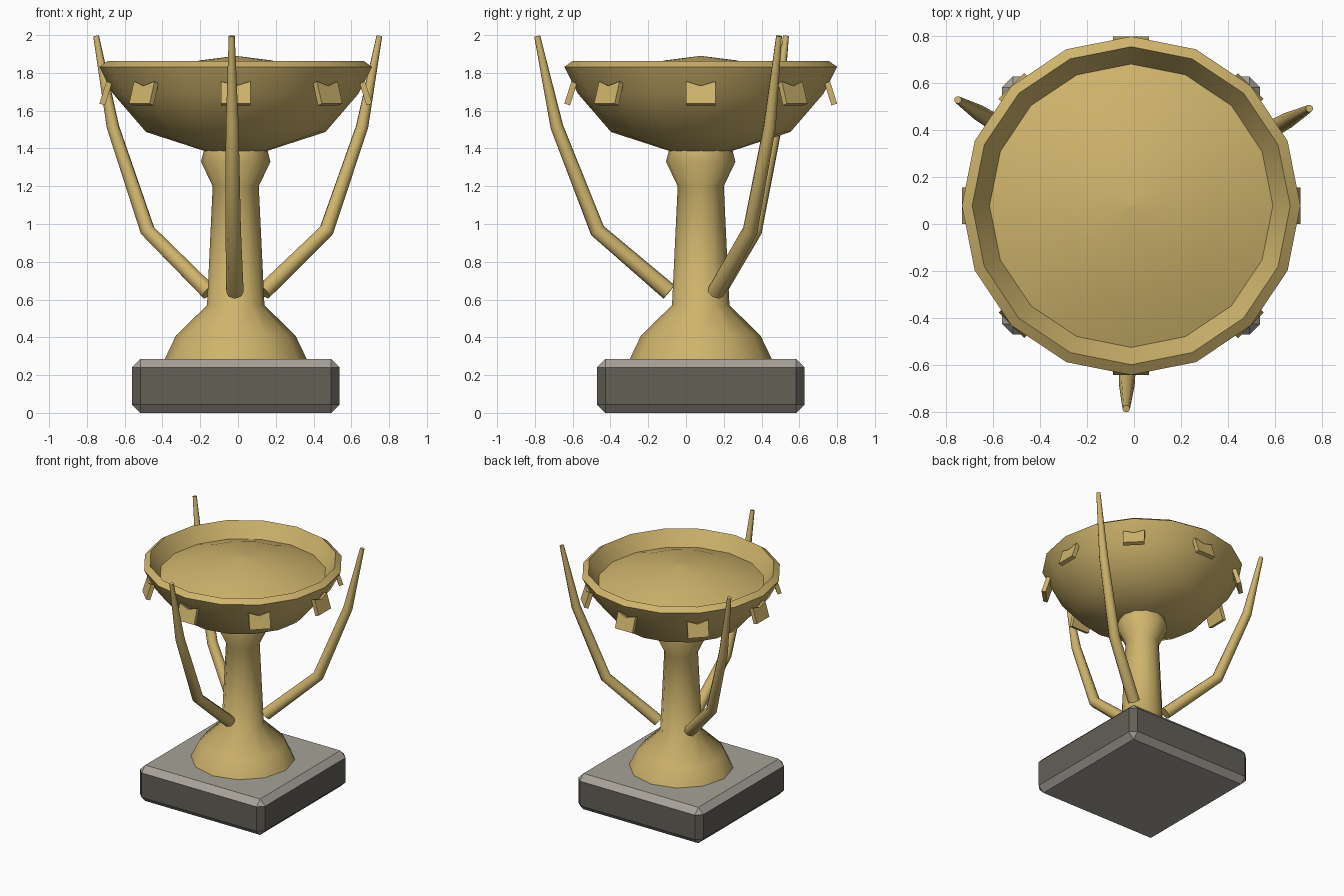
import bpy, bmesh, math
from mathutils import Vector, Matrix

if "Cube" in bpy.data.objects:
    bpy.data.objects.remove(bpy.data.objects["Cube"])

CX, CY = -0.012, 0.078  # trophy axis


def mat(name, col):
    m = bpy.data.materials.new(name)
    m.diffuse_color = (*col, 1)
    m.use_nodes = True
    m.node_tree.nodes["Principled BSDF"].inputs["Base Color"].default_value = m.diffuse_color
    return m


gold = mat("gold", (0.62, 0.455, 0.15))
dark = mat("dark_stone", (0.125, 0.115, 0.094))
light = mat("light_stone", (0.385, 0.36, 0.315))


def finish(bm, name, mats, smooth=None):
    bmesh.ops.recalc_face_normals(bm, faces=bm.faces[:])
    me = bpy.data.meshes.new(name)
    bm.to_mesh(me)
    bm.free()
    ob = bpy.data.objects.new(name, me)
    ob.location = (CX, CY, 0)
    bpy.context.collection.objects.link(ob)
    for m in mats:
        me.materials.append(m)
    if smooth:
        bpy.ops.object.select_all(action='DESELECT')
        ob.select_set(True)
        bpy.context.view_layer.objects.active = ob
        bpy.ops.object.shade_smooth_by_angle(angle=math.radians(smooth))
    return ob


def skin(bm, rings, cap_start=True, cap_end=True):
    """Join rings of points into a tube."""
    vs = [[bm.verts.new(p) for p in r] for r in rings]
    for a, b in zip(vs, vs[1:]):
        for i in range(len(a)):
            j = (i + 1) % len(a)
            bm.faces.new((a[i], a[j], b[j], b[i]))
    if cap_start:
        bm.faces.new(vs[0])
    if cap_end:
        bm.faces.new(vs[-1])


def lathe(name, profile, n, smooth, caps=(True, True)):
    bm = bmesh.new()
    skin(bm, [[(r * math.cos(math.tau * i / n), r * math.sin(math.tau * i / n), z)
               for i in range(n)] for r, z in profile], *caps)
    return finish(bm, name, [gold], smooth)


# Bevelled plinth: dark sides, light top, underside and sloped edges
bm = bmesh.new()
bmesh.ops.create_cube(bm, size=1)
bmesh.ops.transform(bm, verts=bm.verts[:], matrix=Matrix.Translation((0, 0, 0.1425))
                    @ Matrix.Diagonal((1.1, 1.1, 0.285, 1)))
bmesh.ops.bevel(bm, geom=bm.edges[:], offset=0.045, segments=1, affect='EDGES')
bmesh.ops.recalc_face_normals(bm, faces=bm.faces[:])
for f in bm.faces:
    f.normal_update()
    f.material_index = 1 if abs(f.normal.z) > 0.3 else 0
finish(bm, "plinth", [dark, light])

# Foot and stem
lathe("stem", [(0.377, 0.283), (0.316, 0.41), (0.152, 0.57), (0.122, 1.2),
               (0.184, 1.33), (0.167, 1.395)], 12, 50)

# Bowl with sloped lip and inner wall
lathe("bowl", [(0.16, 1.385), (0.475, 1.487), (0.65, 1.69), (0.722, 1.832),
               (0.678, 1.863), (0.6, 1.74)], 16, 35, (True, False))

# Domed filling inside the bowl
lathe("bowl_filling", [(0.608, 1.745), (0.4, 1.822), (0.19, 1.866), (0.002, 1.89)],
      16, 35, (False, True))

# Three tapering bent handles
path = [(0.167, 0.64, 0.046), (0.547, 0.965, 0.041), (0.762, 1.515, 0.034), (0.866, 1.995, 0.016)]
pts = [Vector((r, 0, z)) for r, z, _ in path]
for k in range(3):
    rot = Matrix.Rotation(math.radians(28.6 + 120 * k), 3, 'Z')
    rings = []
    for i, p in enumerate(pts):
        before = (p - pts[i - 1]).normalized() if i else Vector()
        after = (pts[i + 1] - p).normalized() if i < 3 else Vector()
        t = (before + after).normalized()
        side = Vector((t.z, 0, -t.x))
        rings.append([rot @ (p + path[i][2] * (side * math.cos(a) + Vector((0, math.sin(a), 0))))
                      for a in [math.tau * j / 8 for j in range(8)]])
    bm = bmesh.new()
    skin(bm, rings)
    finish(bm, f"handle_{k + 1}", [gold], 50)

# Eight notched tabs flaring out around the bowl
outline = [(-0.077, 0), (0.077, 0), (0.077, 1), (0, 0.8), (-0.077, 1)]
for k in range(8):
    rot = Matrix.Rotation(math.tau * k / 8, 3, 'Z')
    bm = bmesh.new()
    skin(bm, [[rot @ Vector((0.722 - 0.037 * t - d, y, 1.637 + 0.118 * t - 0.3 * d))
               for y, t in outline] for d in (0, 0.03)])
    finish(bm, f"bowl_tab_{k + 1}", [gold])
